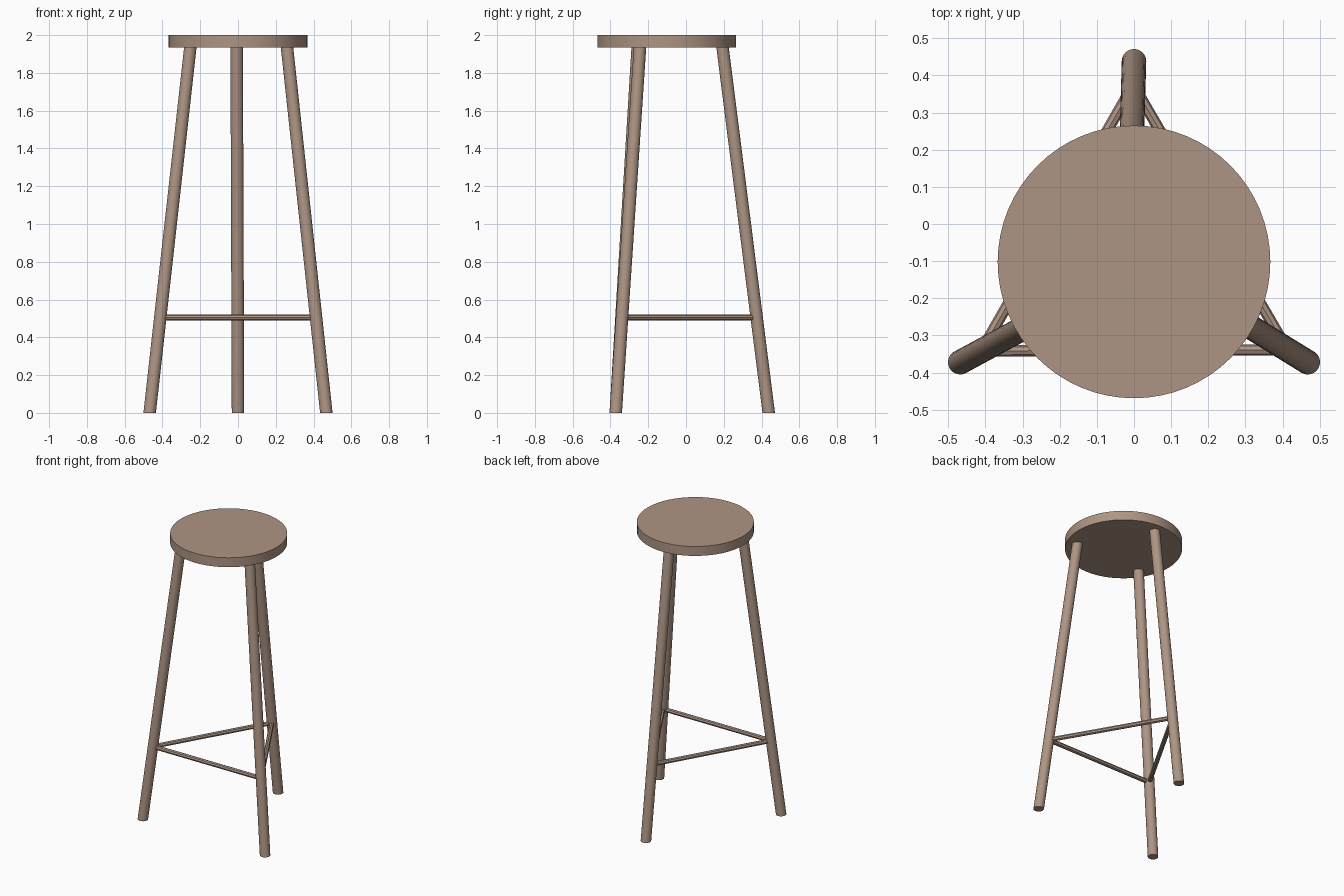
import bpy
from math import sin, cos, pi, radians
from mathutils import Vector, Matrix

if "Cube" in bpy.data.objects:
    bpy.data.objects.remove(bpy.data.objects["Cube"])

wood = bpy.data.materials.new("tan wood")
wood.use_nodes = True
wood.diffuse_color = (0.42, 0.30, 0.23, 1)
wood.node_tree.nodes["Principled BSDF"].inputs["Base Color"].default_value = wood.diffuse_color

CENTRE_Y = -0.102
SEAT_BOTTOM = 1.935
STRETCHER_Z = 0.505


def cylinder(name, radius, depth, sides, matrix):
    bpy.ops.mesh.primitive_cylinder_add(vertices=sides, radius=radius, depth=depth)
    obj = bpy.context.object
    obj.name = name
    obj.data.transform(matrix)
    obj.data.materials.append(wood)
    bpy.ops.object.shade_smooth_by_angle(angle=radians(35))
    return obj


def on_circle(angle, radius, z):
    return Vector((radius * cos(angle), CENTRE_Y + radius * sin(angle), z))


# Round seat
cylinder("seat", 0.367, 2 - SEAT_BOTTOM, 64,
         Matrix.Translation((0, CENTRE_Y, (2 + SEAT_BOTTOM) / 2)))

# Three splayed legs with level ends, leaning slightly around the centre
joints = {}
for name, degrees in (("rear", 90), ("front_right", 210), ("front_left", 330)):
    foot = on_circle(radians(degrees), 0.54, 0)
    head = on_circle(radians(degrees) + 0.024, 0.295, SEAT_BOTTOM + 0.005)
    axis = head - foot
    shear = Matrix.Identity(4)
    shear[0][2], shear[1][2] = axis.x / axis.z, axis.y / axis.z
    cylinder(name + "_leg", 0.033, axis.z, 32,
             Matrix.Translation((foot + head) / 2) @ shear)
    joints[name] = foot.lerp(head, STRETCHER_Z / axis.z)

# Thin stretchers joining the legs in a triangle
for name, a, b in (("right", "rear", "front_right"),
                   ("front", "front_right", "front_left"),
                   ("left", "front_left", "rear")):
    start, end = joints[a], joints[b]
    span = end - start
    turn = span.to_track_quat('Z', 'Y').to_matrix().to_4x4()
    cylinder(name + "_stretcher", 0.015, span.length, 8,
             Matrix.Translation((start + end) / 2) @ turn)
